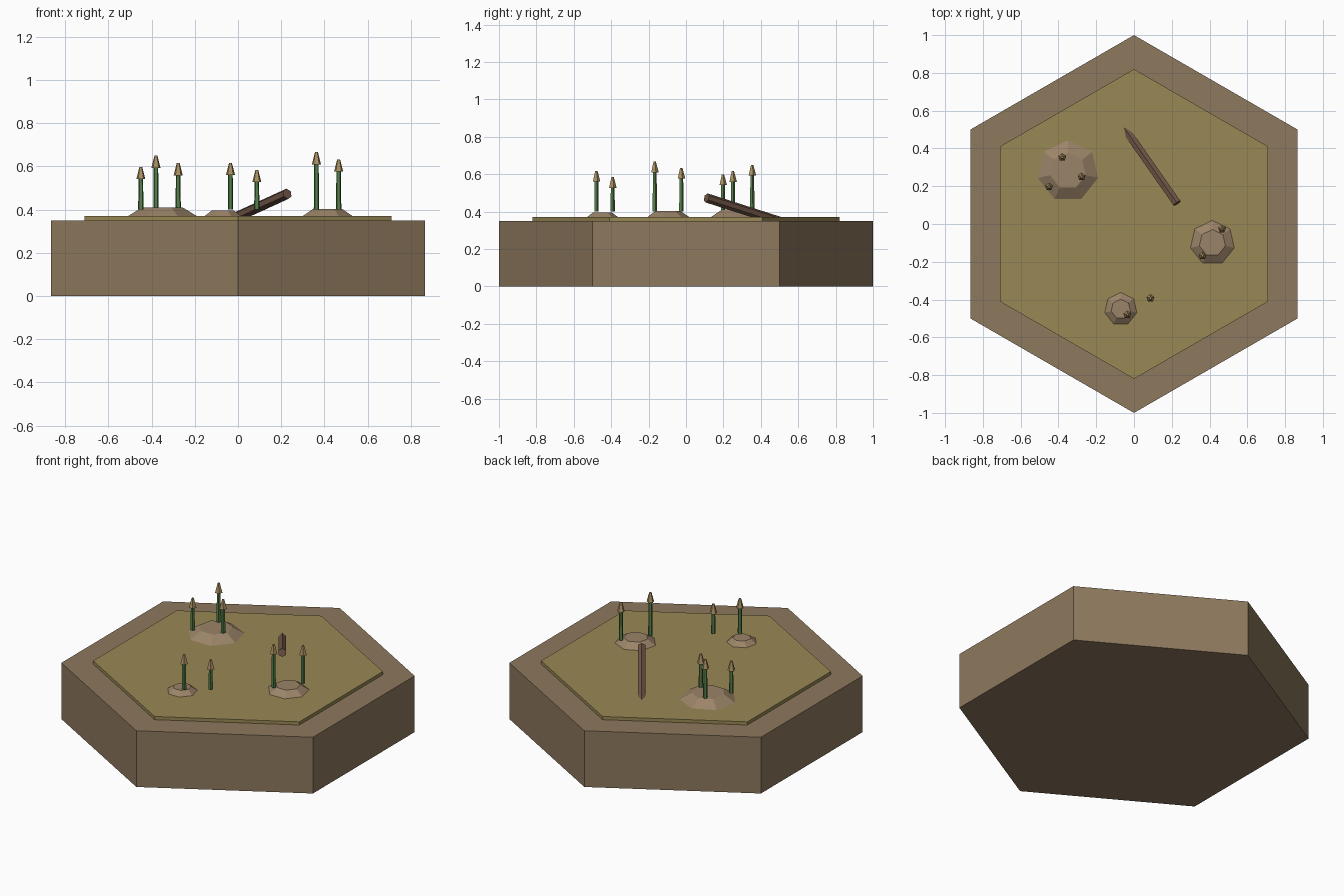
import bpy
from mathutils import Vector

if "Cube" in bpy.data.objects:
    bpy.data.objects.remove(bpy.data.objects["Cube"])


def material(name, rgb):
    m = bpy.data.materials.new(name)
    m.diffuse_color = (*rgb, 1)
    m.use_nodes = True
    m.node_tree.nodes["Principled BSDF"].inputs["Base Color"].default_value = m.diffuse_color
    return m


EARTH = material("earth", (0.27, 0.19, 0.11))
GROUND = material("dry_ground", (0.32, 0.25, 0.09))
MOUND = material("mound_soil", (0.33, 0.23, 0.14))
STEM = material("stem_green", (0.09, 0.22, 0.07))
HEAD = material("seed_head", (0.40, 0.28, 0.12))
WOOD = material("wood", (0.16, 0.09, 0.06))


def frustum(name, sides, r1, r2, start, end, mat):
    """Flat-faced cone or prism running from start to end."""
    a, b = Vector(start), Vector(end)
    d = b - a
    bpy.ops.mesh.primitive_cone_add(vertices=sides, radius1=r1, radius2=r2,
                                    depth=d.length, location=(a + b) / 2)
    o = bpy.context.object
    if d.xy.length > 1e-4:
        o.rotation_euler = d.to_track_quat('Z', 'Y').to_euler()
    o.name = name
    o.data.materials.append(mat)
    return o


# Hexagonal tile and its raised ground layer
frustum("tile_base", 6, 1.0, 1.0, (0, 0, 0), (0, 0, 0.35), EARTH)
frustum("ground_layer", 6, 0.82, 0.82, (0, 0, 0.345), (0, 0, 0.37), GROUND)

# Low soil mounds: x, y, radius, top height
for i, (x, y, r, top) in enumerate([(-0.35, 0.28, 0.167, 0.41),
                                    (0.415, -0.10, 0.122, 0.402),
                                    (-0.07, -0.45, 0.09, 0.396)], 1):
    frustum(f"mound_{i}", 7, r, r * 0.58, (x, y, 0.368), (x, y, top), MOUND)

# Reeds with pointed seed heads: x, y, tip height
for i, (x, y, tip) in enumerate([(-0.38, 0.353, 0.65), (-0.277, 0.25, 0.616),
                                 (-0.45, 0.197, 0.598), (0.466, -0.026, 0.633),
                                 (0.363, -0.168, 0.667), (0.087, -0.393, 0.584),
                                 (-0.035, -0.48, 0.617)], 1):
    frustum(f"reed_stem_{i}", 5, 0.013, 0.011, (x, y, 0.40), (x, y, tip - 0.05), STEM)
    frustum(f"reed_head_{i}", 5, 0.022, 0.007, (x, y, tip - 0.057), (x, y, tip), HEAD)

# Fallen log, its far end sunk into the ground
frustum("fallen_log", 6, 0.025, 0.025, (-0.08, 0.55, 0.332), (0.228, 0.11, 0.473), WOOD)
